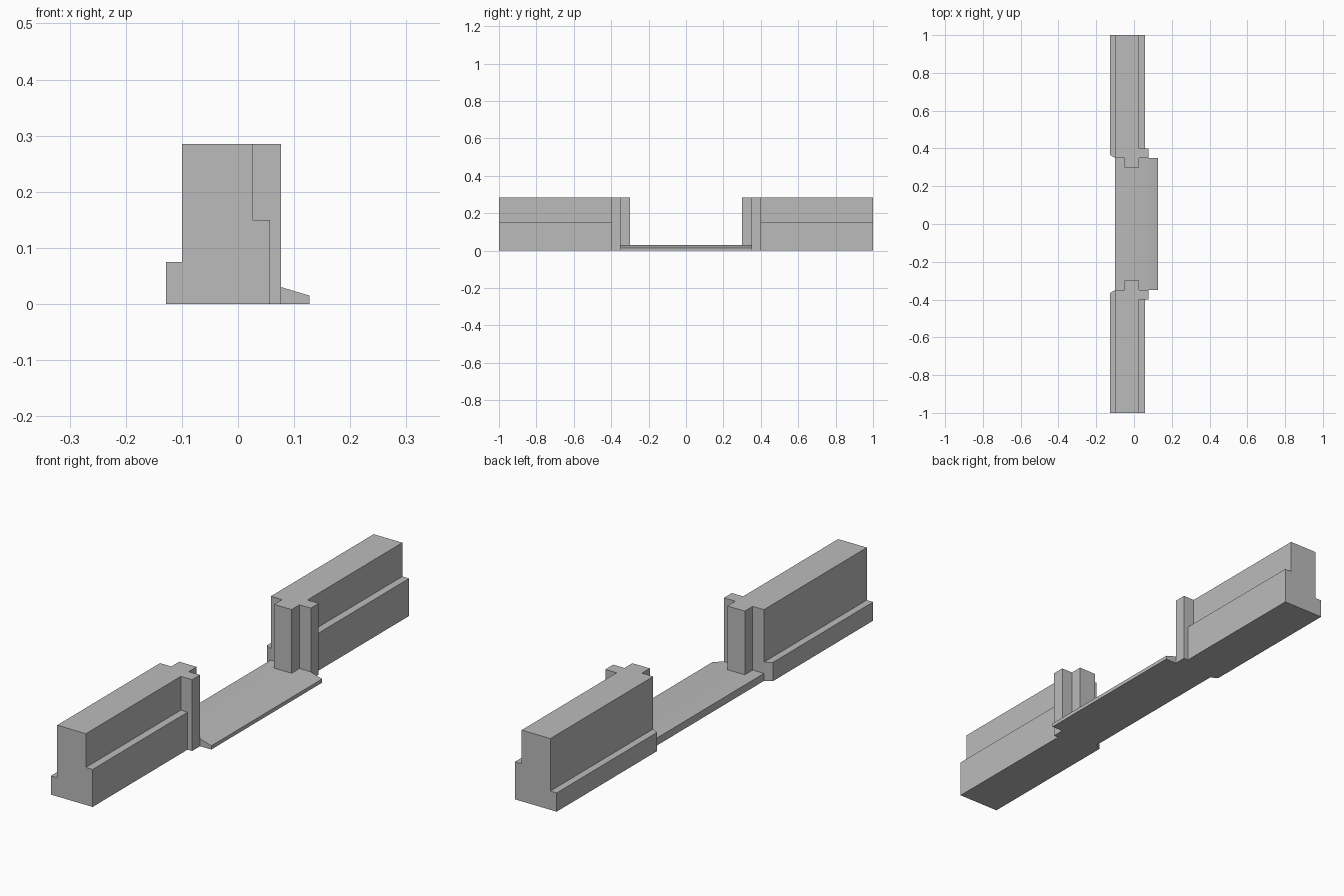
import bpy
import bmesh
from mathutils import Vector
from math import radians

cube = bpy.data.objects.get("Cube")
if cube:
    bpy.data.objects.remove(cube)

stone = bpy.data.materials.new("grey_stone")
stone.use_nodes = True
stone.diffuse_color = (0.5, 0.5, 0.5, 1)
stone.node_tree.nodes["Principled BSDF"].inputs["Base Color"].default_value = (0.5, 0.5, 0.5, 1)

HEIGHT, LEDGE, PLINTH = 0.285, 0.15, 0.075
BACK, FRONT = -0.1, 0.027
JAMB, END = 0.35, 1.0


def prism(name, points, direction):
    """Extrude a closed outline along a direction."""
    bm = bmesh.new()
    face = bm.faces.new([bm.verts.new(p) for p in points])
    new = bmesh.ops.extrude_face_region(bm, geom=[face])["geom"]
    verts = [v for v in new if isinstance(v, bmesh.types.BMVert)]
    bmesh.ops.translate(bm, verts=verts, vec=Vector(direction))
    bmesh.ops.recalc_face_normals(bm, faces=bm.faces)
    mesh = bpy.data.meshes.new(name)
    bm.to_mesh(mesh)
    bm.free()
    mesh.materials.append(stone)
    obj = bpy.data.objects.new(name, mesh)
    bpy.context.collection.objects.link(obj)
    return obj


def join_solid(base, others):
    """Union the parts into one clean solid and remove the helpers."""
    for other in others:
        mod = base.modifiers.new("union", "BOOLEAN")
        mod.operation, mod.solver, mod.object = "UNION", "EXACT", other
    bpy.context.view_layer.update()
    graph = bpy.context.evaluated_depsgraph_get()
    mesh = bpy.data.meshes.new_from_object(base.evaluated_get(graph))
    base.modifiers.clear()
    base.data = mesh
    for other in others:
        bpy.data.objects.remove(other)
    bm = bmesh.new()
    bm.from_mesh(mesh)
    bmesh.ops.remove_doubles(bm, verts=bm.verts, dist=0.0001)
    bmesh.ops.dissolve_limit(bm, angle_limit=radians(1), verts=bm.verts, edges=bm.edges)
    bm.to_mesh(mesh)
    bm.free()


# Wall plan with the jamb post and its tongue, then the two steps at the foot
wall_plan = [(BACK, END), (BACK, JAMB), (-0.05, JAMB), (-0.05, 0.3), (FRONT, 0.3),
             (FRONT, JAMB), (0.077, JAMB), (0.077, 0.4), (FRONT, 0.4), (FRONT, END)]
ledge_plan = [(0, END), (0, 0.38), (0.057, 0.38), (0.057, END)]
plinth_plan = [(-0.128, END), (-0.128, 0.366), (BACK, JAMB), (-0.05, 0.38), (-0.05, END)]

for side, label in ((-1, "front"), (1, "back")):
    def part(name, plan, height):
        outline = [(x, y * side, 0) for x, y in plan]
        return prism(f"{label}_{name}", outline, (0, 0, height))

    wall = part("wall", wall_plan, HEIGHT)
    join_solid(wall, [part("ledge", ledge_plan, LEDGE), part("plinth", plinth_plan, PLINTH)])

# Threshold with a sloping outer lip
sill_profile = [(BACK, 0), (0.127, 0), (0.127, 0.015), (0.077, 0.03), (BACK, 0.03)]
sill = prism("threshold", [(x, -JAMB, z) for x, z in sill_profile], (0, 2 * JAMB, 0))
bpy.ops.object.select_all(action="DESELECT")
sill.select_set(True)
bpy.context.view_layer.objects.active = sill
bpy.ops.object.shade_smooth_by_angle(angle=radians(30))
